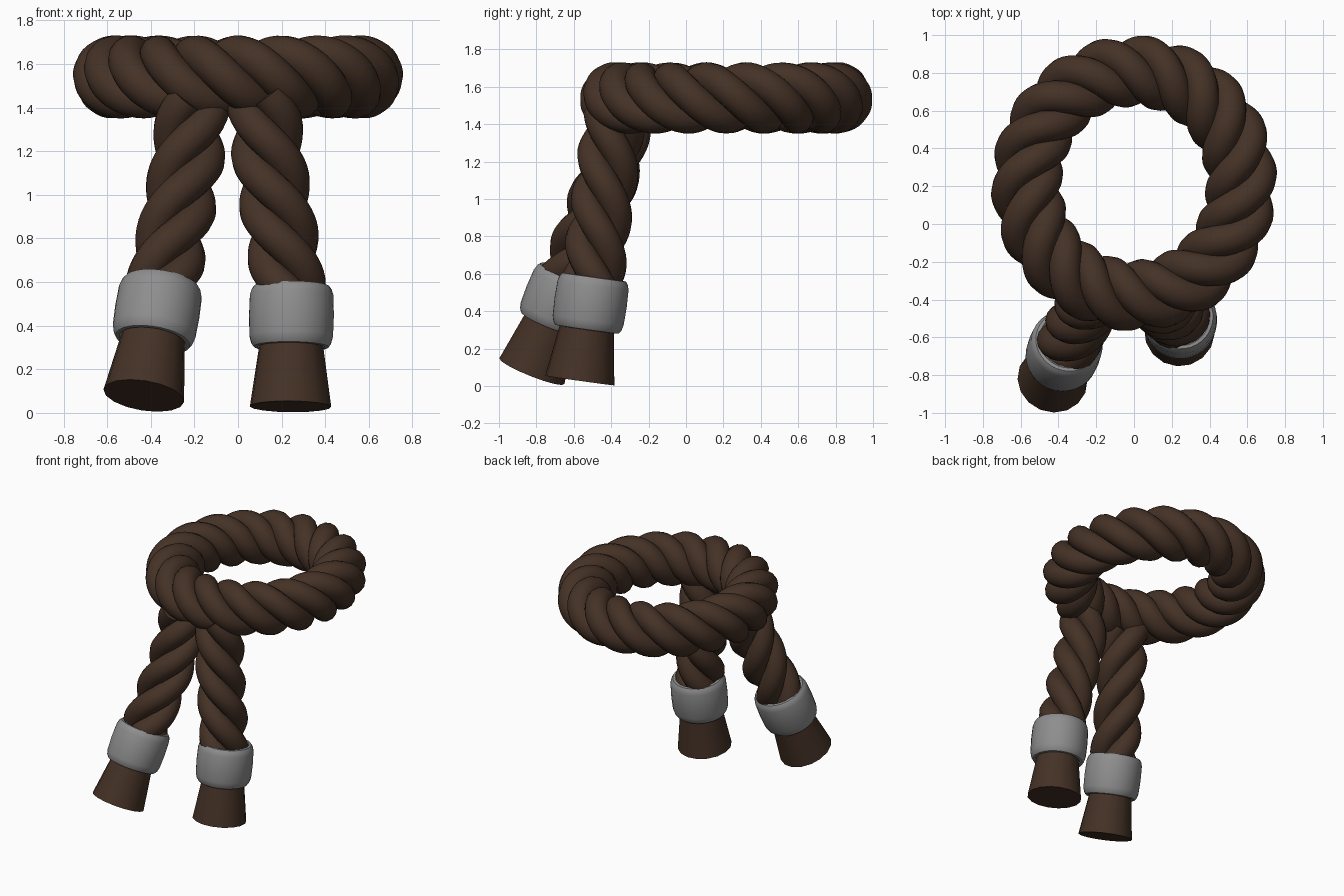
import bpy, bmesh
from math import pi, cos, sin, radians
from mathutils import Vector

if "Cube" in bpy.data.objects:
    bpy.data.objects.remove(bpy.data.objects["Cube"])


def material(name, color):
    m = bpy.data.materials.new(name)
    m.diffuse_color = (*color, 1)
    m.use_nodes = True
    m.node_tree.nodes["Principled BSDF"].inputs["Base Color"].default_value = m.diffuse_color
    return m


brown = material("rope_brown", (0.058, 0.031, 0.019))
steel = material("collar_grey", (0.27, 0.27, 0.27))
STRANDS = 3


def finish(ob, mat):
    """Material and smooth shading with sharp edges kept."""
    ob.data.materials.append(mat)
    bpy.ops.object.select_all(action='DESELECT')
    ob.select_set(True)
    bpy.context.view_layer.objects.active = ob
    if ob.type == 'CURVE':
        bpy.ops.object.convert(target='MESH')
    bpy.ops.object.shade_smooth_by_angle(angle=radians(40))


def rope(name, paths, radius, cyclic):
    """Round strands along the given point paths, as one mesh."""
    cu = bpy.data.curves.new(name, 'CURVE')
    cu.dimensions = '3D'
    cu.bevel_depth = radius
    cu.bevel_resolution = 5
    cu.use_fill_caps = not cyclic
    for pts in paths:
        sp = cu.splines.new('POLY')
        sp.points.add(len(pts) - 1)
        for p, co in zip(sp.points, pts):
            p.co = (*co, 1)
        sp.use_cyclic_u = cyclic
    ob = bpy.data.objects.new(name, cu)
    bpy.context.collection.objects.link(ob)
    finish(ob, brown)


def lathe(name, profile, sides, center, up, mat, closed=False):
    """Revolve (radius, height) points about an axis along `up`."""
    bm = bmesh.new()
    rings = [[bm.verts.new((r * cos(2 * pi * i / sides), r * sin(2 * pi * i / sides), z))
              for i in range(sides)] for r, z in profile]
    pairs = list(zip(rings, rings[1:]))
    if closed:
        pairs.append((rings[-1], rings[0]))
    else:
        bm.faces.new(rings[0])
        bm.faces.new(rings[-1])
    for a, b in pairs:
        for i in range(sides):
            j = (i + 1) % sides
            bm.faces.new((a[i], a[j], b[j], b[i]))
    bmesh.ops.recalc_face_normals(bm, faces=bm.faces)
    me = bpy.data.meshes.new(name)
    bm.to_mesh(me)
    bm.free()
    ob = bpy.data.objects.new(name, me)
    bpy.context.collection.objects.link(ob)
    ob.location = center
    ob.rotation_euler = up.to_track_quat('Z', 'Y').to_euler()
    finish(ob, mat)


# Twisted ring: slightly oval, six full turns of three strands
def ring_strand(k, n=216, rx=0.568, ry=0.594, off=0.105, turns=6):
    pts = []
    for i in range(n):
        t = 2 * pi * i / n
        a = 2 * pi * k / STRANDS - turns * (t - radians(85))
        r = off * cos(a)
        pts.append(((rx + r) * cos(t), 0.215 + (ry + r) * sin(t), 1.54 + off * sin(a)))
    return pts


rope("rope_ring", [ring_strand(k) for k in range(STRANDS)], 0.086, True)


# Hanging ends: twist follows a bezier centre line
def leg_strand(k, ctrl, hand, z0, n=50, pitch=0.71, off=0.09):
    p0, p1, p2, p3 = ctrl
    pts = []
    for i in range(n + 1):
        t = i / n
        u = 1 - t
        c = p0 * u**3 + p1 * 3 * u * u * t + p2 * 3 * u * t * t + p3 * t**3
        d = ((p1 - p0) * u * u + (p2 - p1) * 2 * u * t + (p3 - p2) * t * t).normalized()
        ex = (Vector((1, 0, 0)) - d * d.x).normalized()
        ey = ex.cross(d)
        a = pi + 2 * pi * k / STRANDS + hand * 2 * pi * (c.z - z0) / pitch
        pts.append(c + (ex * cos(a) + ey * sin(a)) * off)
    return pts


collar_profile = [(0.14, -0.125), (0.155, -0.145), (0.172, -0.143), (0.184, -0.125),
                  (0.192, -0.095), (0.195, 0), (0.192, 0.095), (0.184, 0.122),
                  (0.172, 0.138), (0.155, 0.14), (0.14, 0.125)]
tassel_profile = [(0.187, -0.42), (0.13, -0.02)]

legs = {
    "left": ([(-0.21, -0.35, 1.43), (-0.21, -0.38, 1.15), (-0.30, -0.53, 0.82),
              (-0.37, -0.67, 0.465)], (0.16, 0.40, 1), 1, 1.05),
    "right": ([(0.12, -0.38, 1.45), (0.12, -0.42, 1.15), (0.22, -0.48, 0.80),
               (0.245, -0.51, 0.445)], (0.01, 0.14, 1), -1, 1.18),
}
for side, (ctrl, up, hand, z0) in legs.items():
    ctrl = [Vector(c) for c in ctrl]
    up = Vector(up).normalized()
    rope(side + "_rope_end", [leg_strand(k, ctrl, hand, z0) for k in range(STRANDS)], 0.082, False)
    # Metal collar and flared tassel share the end axis
    lathe(side + "_collar", collar_profile, 32, ctrl[3], up, steel, closed=True)
    lathe(side + "_tassel", tassel_profile, 16, ctrl[3], up, brown)
